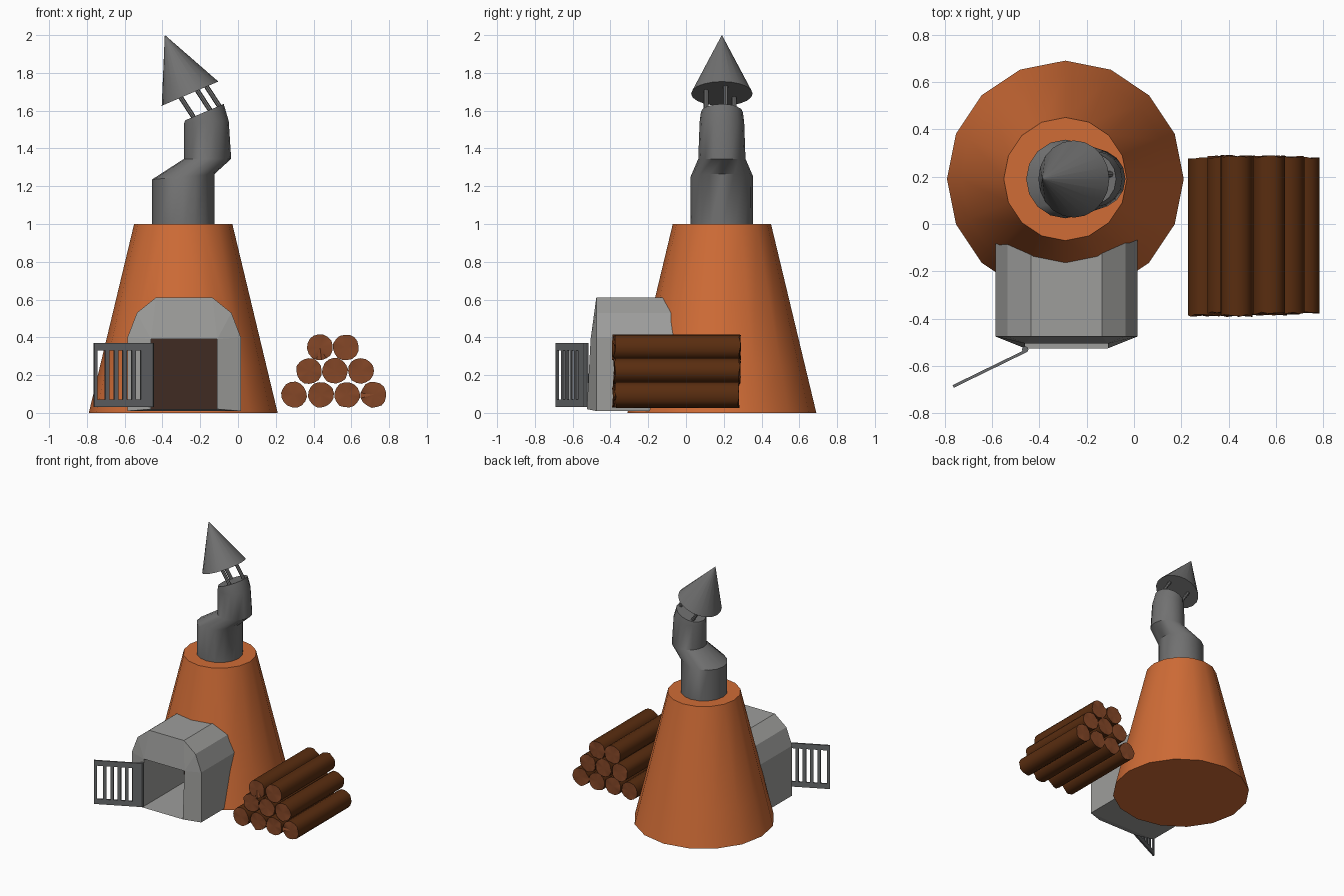
import bpy, bmesh, math, random
from mathutils import Vector

if "Cube" in bpy.data.objects:
    bpy.data.objects.remove(bpy.data.objects["Cube"])

random.seed(4)

def material(name, rgb):
    m = bpy.data.materials.new(name)
    m.diffuse_color = (*rgb, 1)
    m.use_nodes = True
    m.node_tree.nodes["Principled BSDF"].inputs["Base Color"].default_value = m.diffuse_color
    return m

CLAY = material("terracotta", (.63, .15, .037))
STONE = material("stone grey", (.34, .34, .33))
PIPE = material("pipe grey", (.165, .165, .165))
IRON = material("iron grey", (.14, .145, .15))
BARK = material("bark brown", (.10, .026, .005))
WOOD = material("cut wood", (.23, .062, .02))
SOOT = material("soot brown", (.05, .024, .016))

def make(name, verts, faces, *mats, smooth=None):
    me = bpy.data.meshes.new(name)
    me.from_pydata([tuple(v) for v in verts], [], faces)
    bm = bmesh.new()
    bm.from_mesh(me)
    bmesh.ops.recalc_face_normals(bm, faces=bm.faces[:])
    bm.to_mesh(me)
    bm.free()
    ob = bpy.data.objects.new(name, me)
    bpy.context.collection.objects.link(ob)
    for m in mats:
        me.materials.append(m)
    if smooth:
        bpy.ops.object.select_all(action='DESELECT')
        bpy.context.view_layer.objects.active = ob
        ob.select_set(True)
        bpy.ops.object.shade_smooth_by_angle(angle=math.radians(smooth))
    return ob

def loft(name, rings, n, mat, y=.19):
    """Capped tube through rings (x, z, radius, tilt in degrees)."""
    verts, faces = [], []
    for x, z, r, t in rings:
        t = math.radians(t)
        for i in range(n):
            a = math.tau * i / n
            c = r * math.cos(a)
            verts.append((x + c * math.cos(t), y + r * math.sin(a), z + c * math.sin(t)))
    for k in range(len(rings) - 1):
        for i in range(n):
            j = (i + 1) % n
            faces.append((k*n + i, k*n + j, k*n + n + j, k*n + n + i))
    faces += [tuple(range(n)), tuple(range(len(verts) - n, len(verts)))]
    return make(name, verts, faces, mat, smooth=40)

def box(name, lo, hi, mat):
    v = [(x, y, z) for x in (lo[0], hi[0]) for y in (lo[1], hi[1]) for z in (lo[2], hi[2])]
    f = [(0, 1, 3, 2), (4, 6, 7, 5), (0, 4, 5, 1), (2, 3, 7, 6), (0, 2, 6, 4), (1, 5, 7, 3)]
    return make(name, v, f, mat)

# Clay kiln body, hollowed behind the mouth
body = loft("kiln_body", [(-.29, 0, .5, 0), (-.29, .25, .44, 0), (-.29, 1, .26, 0)], 16, CLAY)
cutter = box("mouth_cutter", (-.47, -.7, .012), (-.08, .02, .41), CLAY)
cutter.hide_render = True
cutter.hide_viewport = True
cut = body.modifiers.new("mouth_hole", 'BOOLEAN')
cut.operation = 'DIFFERENCE'
cut.object = cutter
cut.solver = 'EXACT'

# Stone mouth: arched outer shell, sloped front, square tunnel
CX, BACK = -.285, 0
half = [(.30, .01), (.30, .40), (.25, .53), (.15, .61)]
arch = [(CX - x, z) for x, z in half] + [(CX + x, z) for x, z in reversed(half)]
hole = [(CX - .175, .02, -.525), (CX - .175, .39, -.505),
        (CX + .175, .39, -.505), (CX + .175, .02, -.525)]
verts = [(x, BACK, z) for x, z in arch] + [(x, -.475, z) for x, z in arch]
verts += [(x, y, z) for x, z, y in hole] + [(x, BACK, z) for x, z, y in hole]
faces = [(i, (i + 1) % 8, 8 + (i + 1) % 8, 8 + i) for i in range(8)]
faces += [(8, 9, 17, 16), (9, 10, 17), (10, 11, 17), (11, 12, 18, 17),
          (12, 13, 18), (13, 14, 18), (14, 15, 19, 18), (15, 8, 16, 19)]
faces += [(16 + i, 16 + (i + 1) % 4, 20 + (i + 1) % 4, 20 + i) for i in range(4)]
make("stone_mouth", verts, faces, STONE)
box("soot_back", (-.465, -.008, .015), (-.105, 0, .395), SOOT)

# Open grate door: frame and bars in local coordinates, then swung on the hinge
panels = [(0, .065, .03, .37), (.32, .34, .03, .37),
          (.065, .32, .03, .07), (.065, .32, .33, .37)]
panels += [(.065 + .0524 * k, .065 + .0524 * k - .0236, .07, .33) for k in range(1, 5)]
hinge = Vector((-.458, -.537, 0))
for k, (u0, u1, z0, z1) in enumerate(panels):
    part = box("grate_door_%d" % k, (-max(u0, u1), -.006, z0), (-min(u0, u1), .006, z1), IRON)
    part.location = hinge
    part.rotation_euler.z = math.radians(26)
loft("door_hinge", [(-.46, .03, .014, 0), (-.46, .37, .014, 0)], 8, IRON, y=-.53)

# Crooked chimney pipe and tilted cap
loft("chimney_pipe", [(-.29, .98, .165, 0), (-.29, 1.25, .166, 5), (-.161, 1.345, .125, 0),
                      (-.167, 1.54, .118, 3), (-.178, 1.592, .111, 23)], 16, PIPE)
loft("chimney_cap", [(-.254, 1.69, .163, 23.2), (-.386, 1.997, .002, 23.2)], 20, PIPE)
tilt = math.radians(23.2)
for k, (u, v) in enumerate([(.088, .02), (.035, -.084), (-.06, .065)]):
    dx, dz = u * math.cos(tilt), u * math.sin(tilt)
    loft("cap_strut_%d" % k, [(-.174 + dx, 1.58 + dz, .013, 23.2),
                              (-.252 + dx, 1.70 + dz, .013, 23.2)], 8, PIPE, y=.19 + v)

# Stacked logs with pale cut ends
for z, xs in [(.096, (.296, .439, .577, .718)), (.222, (.376, .513, .651)), (.347, (.434, .571))]:
    for x in xs:
        n, rings = 16, []
        spin = random.random()
        y0, y1 = -.38 + random.uniform(-.008, .008), .278 + random.uniform(-.008, .008)
        radii = [.068 * random.uniform(.97, 1.04) for _ in range(n)]
        verts = [(x + radii[i] * math.cos(math.tau * i / n + spin),
                  y + random.uniform(-.006, .006),
                  z + radii[i] * math.sin(math.tau * i / n + spin))
                 for y in (y0, y1) for i in range(n)]
        verts += [(x, y0, z), (x, y1, z)]
        faces = []
        for i in range(n):
            j = (i + 1) % n
            faces += [(i, j, n + j, n + i), (j, i, 2 * n), (n + i, n + j, 2 * n + 1)]
        log = make("log", verts, faces, BARK, WOOD, smooth=40)
        for p in log.data.polygons:
            p.material_index = int(abs(p.normal.y) > .5)
